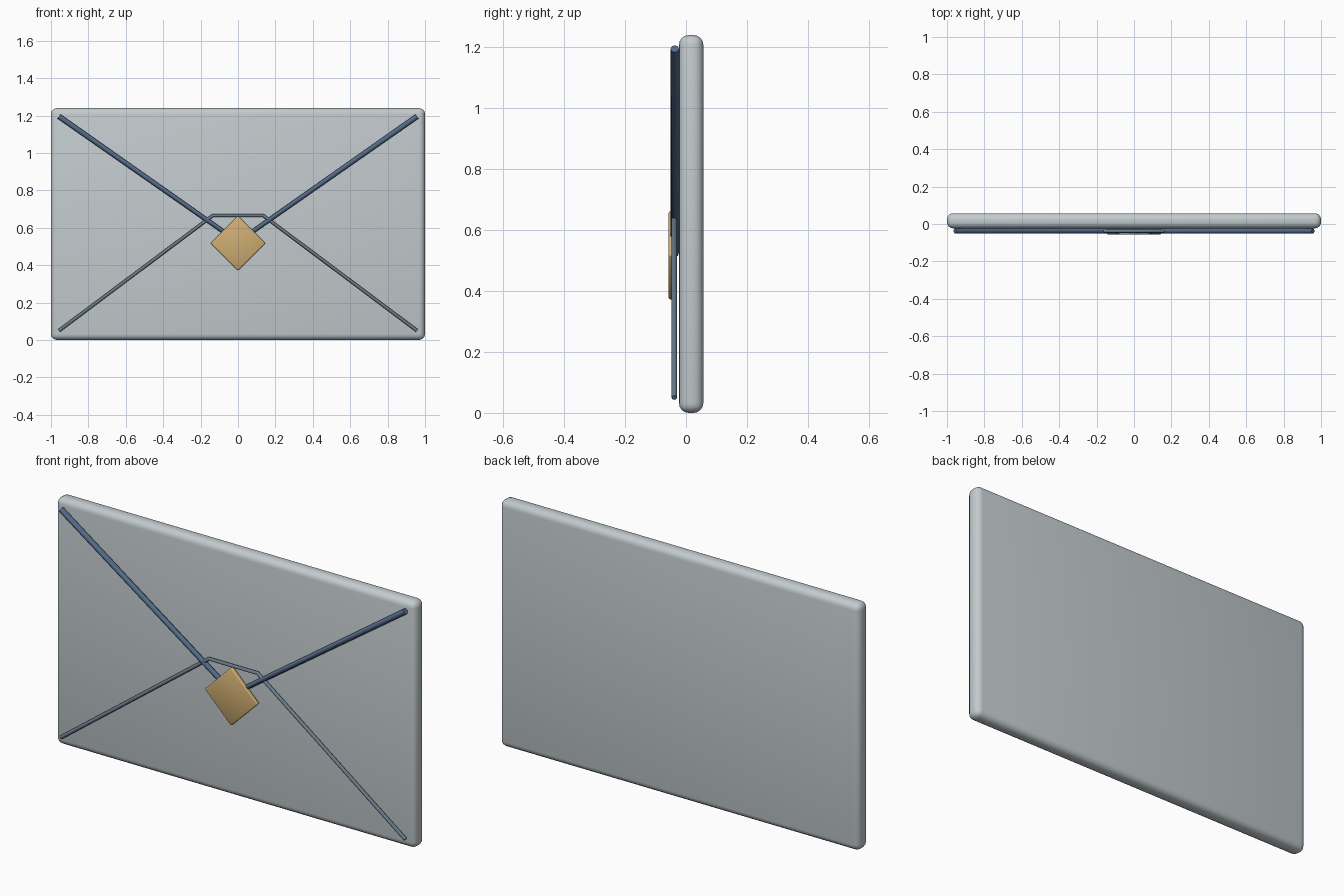
import bpy
import bmesh
from math import pi
from mathutils import Matrix, Vector

cube = bpy.data.objects.get("Cube")
if cube:
    bpy.data.objects.remove(cube, do_unlink=True)


def material(name, rgb):
    mat = bpy.data.materials.new(name)
    mat.use_nodes = True
    mat.diffuse_color = (*rgb, 1)
    mat.node_tree.nodes["Principled BSDF"].inputs["Base Color"].default_value = (*rgb, 1)
    return mat


def finish(obj, mat, angle):
    obj.data.materials.append(mat)
    bpy.ops.object.select_all(action='DESELECT')
    obj.select_set(True)
    bpy.context.view_layer.objects.active = obj
    if obj.type == 'CURVE':
        bpy.ops.object.convert(target='MESH')
    bpy.ops.object.shade_smooth_by_angle(angle=angle)


def rounded_box(name, size, centre, bevel, segments, mat, turn=0):
    """Box with rounded edges, turned about the front-back axis."""
    bm = bmesh.new()
    bmesh.ops.create_cube(bm, size=1)
    bmesh.ops.scale(bm, vec=Vector(size), verts=bm.verts)
    bmesh.ops.bevel(bm, geom=bm.edges[:], offset=bevel, segments=segments,
                    profile=0.5, affect='EDGES')
    bm.transform(Matrix.Translation(centre) @ Matrix.Rotation(turn, 4, 'Y'))
    mesh = bpy.data.meshes.new(name)
    bm.to_mesh(mesh)
    bm.free()
    obj = bpy.data.objects.new(name, mesh)
    bpy.context.collection.objects.link(obj)
    finish(obj, mat, pi / 3)


def bar(name, half_path, y, radius, mat):
    """Round bar along a path mirrored in x; half_path runs from the outside in."""
    mirrored = [(-x, z) for x, z in reversed(half_path) if x != 0]
    path = half_path + mirrored
    curve = bpy.data.curves.new(name, 'CURVE')
    curve.dimensions = '3D'
    curve.bevel_depth = radius
    curve.bevel_resolution = 2
    curve.use_fill_caps = True
    spline = curve.splines.new('POLY')
    spline.points.add(len(path) - 1)
    for point, (x, z) in zip(spline.points, path):
        point.co = (x, y, z, 1)
    obj = bpy.data.objects.new(name, curve)
    bpy.context.collection.objects.link(obj)
    finish(obj, mat, pi / 3)


grey = material("pale grey", (0.55, 0.6, 0.62))
blue = material("dark blue", (0.09, 0.15, 0.26))
slate = material("slate blue", (0.14, 0.2, 0.26))
tan = material("golden tan", (0.63, 0.42, 0.17))

# Flat body
rounded_box("body_panel", (2, 0.08, 1.24), (0, 0.017, 0.62), 0.032, 4, grey)

# Flap edges from the top corners, and lower seams with a flat crest
bar("flap_edges", [(0.957, 1.195), (0, 0.525)], -0.037, 0.014, blue)
bar("lower_seams", [(0.957, 0.05), (0.135, 0.665)], -0.038, 0.009, slate)

# Diamond clasp
rounded_box("clasp", (0.208, 0.02, 0.208), (0, -0.047, 0.517), 0.006, 2, tan, pi / 4)
